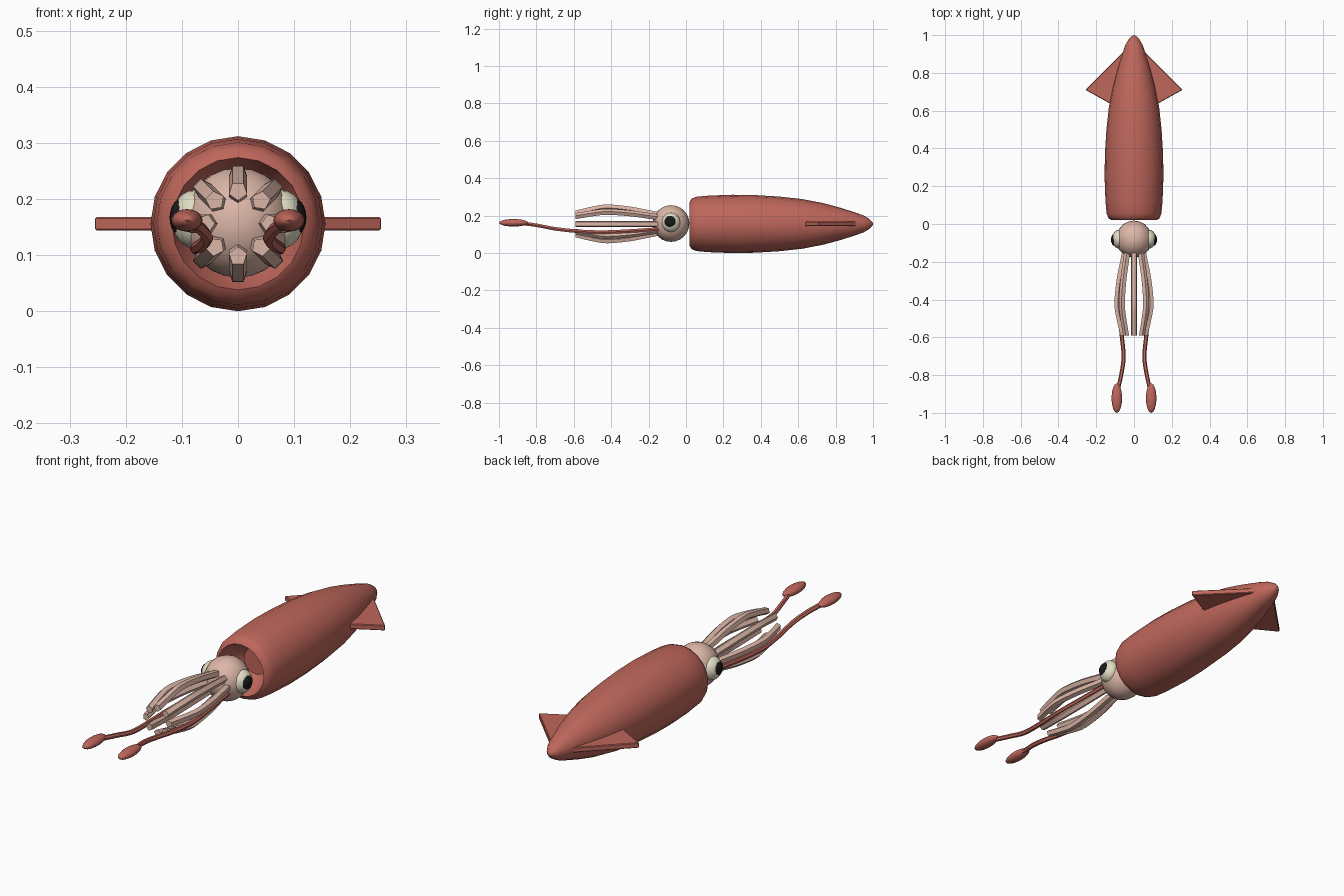
import bpy, bmesh, math
from mathutils import Vector

if "Cube" in bpy.data.objects:
    bpy.data.objects.remove(bpy.data.objects["Cube"])

ZC = 0.156  # height of the body axis


def material(name, rgb):
    m = bpy.data.materials.new(name)
    m.diffuse_color = (*rgb, 1)
    m.use_nodes = True
    m.node_tree.nodes["Principled BSDF"].inputs["Base Color"].default_value = m.diffuse_color
    return m


RED = material("red_skin", (0.52, 0.135, 0.105))
PINK = material("pale_skin", (0.72, 0.47, 0.39))
WHITE = material("eye_white", (0.75, 0.72, 0.55))
BLACK = material("pupil_black", (0.01, 0.01, 0.01))


def finish(name, bm, mat, angle=40):
    bmesh.ops.recalc_face_normals(bm, faces=bm.faces)
    me = bpy.data.meshes.new(name)
    bm.to_mesh(me)
    bm.free()
    me.materials.append(mat)
    ob = bpy.data.objects.new(name, me)
    bpy.context.collection.objects.link(ob)
    bpy.ops.object.select_all(action='DESELECT')
    bpy.context.view_layer.objects.active = ob
    ob.select_set(True)
    bpy.ops.object.shade_smooth_by_angle(angle=math.radians(angle))
    return ob


def smooth_path(pts, steps=4):
    # Catmull-Rom samples through the given points
    p = [Vector(q) for q in pts]
    p = [2 * p[0] - p[1]] + p + [2 * p[-1] - p[-2]]
    out = []
    for i in range(1, len(p) - 2):
        a, b, c, d = p[i - 1:i + 3]
        for s in range(steps):
            t = s / steps
            out.append(0.5 * (2 * b + (c - a) * t + (2 * a - 5 * b + 4 * c - d) * t * t
                              + (3 * b - a - 3 * c + d) * t ** 3))
    return out + [p[-2]]


def rings_along_y(name, centres, radii, sides, mat, phase=0.0, angle=40):
    # Skin of rings facing along y, capped at both ends
    bm = bmesh.new()
    rings = []
    for c, r in zip(centres, radii):
        rings.append([bm.verts.new((c[0] + r * math.cos(phase + math.tau * k / sides), c[1],
                                    c[2] + r * math.sin(phase + math.tau * k / sides)))
                      for k in range(sides)])
    for a, b in zip(rings, rings[1:]):
        for k in range(sides):
            n = (k + 1) % sides
            bm.faces.new((a[k], a[n], b[n], b[k]))
    bm.faces.new(rings[0])
    bm.faces.new(rings[-1])
    return finish(name, bm, mat, angle)


def ellipsoid(name, centre, radii, mat, seg=20, rings=12):
    bm = bmesh.new()
    bmesh.ops.create_uvsphere(bm, u_segments=seg, v_segments=rings, radius=1)
    bmesh.ops.scale(bm, vec=radii, verts=bm.verts)
    bmesh.ops.translate(bm, vec=centre, verts=bm.verts)
    return finish(name, bm, mat)


# Mantle: turned profile (y, radius) with a recessed opening at the front
profile = [(0.13, 0.06), (0.09, 0.092), (0.02, 0.118), (0.03, 0.135), (0.055, 0.145),
           (0.12, 0.151), (0.25, 0.156), (0.37, 0.154), (0.5, 0.146), (0.62, 0.133),
           (0.73, 0.112), (0.82, 0.088), (0.9, 0.063), (0.95, 0.045), (0.98, 0.027),
           (0.995, 0.012), (1.0, 0.002)]
rings_along_y("mantle", [(0, y, ZC) for y, r in profile], [r for y, r in profile], 20, RED)

# Head
ellipsoid("head", (0, -0.08, 0.158), (0.096, 0.098, 0.098), PINK)

for side, label in ((1, "right"), (-1, "left")):
    # Fin: thin triangular plate
    bm = bmesh.new()
    outline = [(0.05, 0.595), (0.257, 0.71), (0.03, 0.937)]
    f = bm.faces.new([bm.verts.new((side * x, y, ZC - 0.012)) for x, y in outline])
    ext = bmesh.ops.extrude_face_region(bm, geom=[f])
    bmesh.ops.translate(bm, vec=(0, 0, 0.024),
                        verts=[v for v in ext["geom"] if isinstance(v, bmesh.types.BMVert)])
    bmesh.ops.recalc_face_normals(bm, faces=bm.faces)
    bmesh.ops.bevel(bm, geom=bm.edges[:], offset=0.003, segments=1, affect='EDGES')
    finish(label + "_fin", bm, RED, 30)

    # Eye and pupil
    ellipsoid(label + "_eye", (side * 0.078, -0.08, 0.164), (0.04, 0.05, 0.052), WHITE)
    ellipsoid(label + "_pupil", (side * 0.1, -0.083, 0.167), (0.022, 0.034, 0.034), BLACK, 16, 10)

    # Long feeding tentacle with its club
    path = smooth_path([(side * x, y, z) for x, y, z in (
        (0.05, -0.13, 0.13), (0.066, -0.3, 0.118), (0.075, -0.45, 0.112), (0.066, -0.58, 0.117),
        (0.055, -0.7, 0.13), (0.066, -0.79, 0.147), (0.086, -0.88, 0.16))])
    rings_along_y(label + "_tentacle", path, [0.011] * len(path), 6, RED)
    ellipsoid(label + "_tentacle_club", (side * 0.091, -0.922, 0.162), (0.028, 0.078, 0.02), RED, 16, 10)

# Eight short arms, bulging outwards around the mouth
for i in range(8):
    a = i * math.tau / 8
    path = smooth_path([(d * math.cos(a), y, ZC + d * math.sin(a)) for y, d in (
        (-0.13, 0.046), (-0.2, 0.06), (-0.3, 0.079), (-0.42, 0.09), (-0.5, 0.079), (-0.59, 0.058))])
    rings_along_y("arm_%d" % (i + 1), path, [0.017] * len(path), 5, PINK, a + math.pi)
